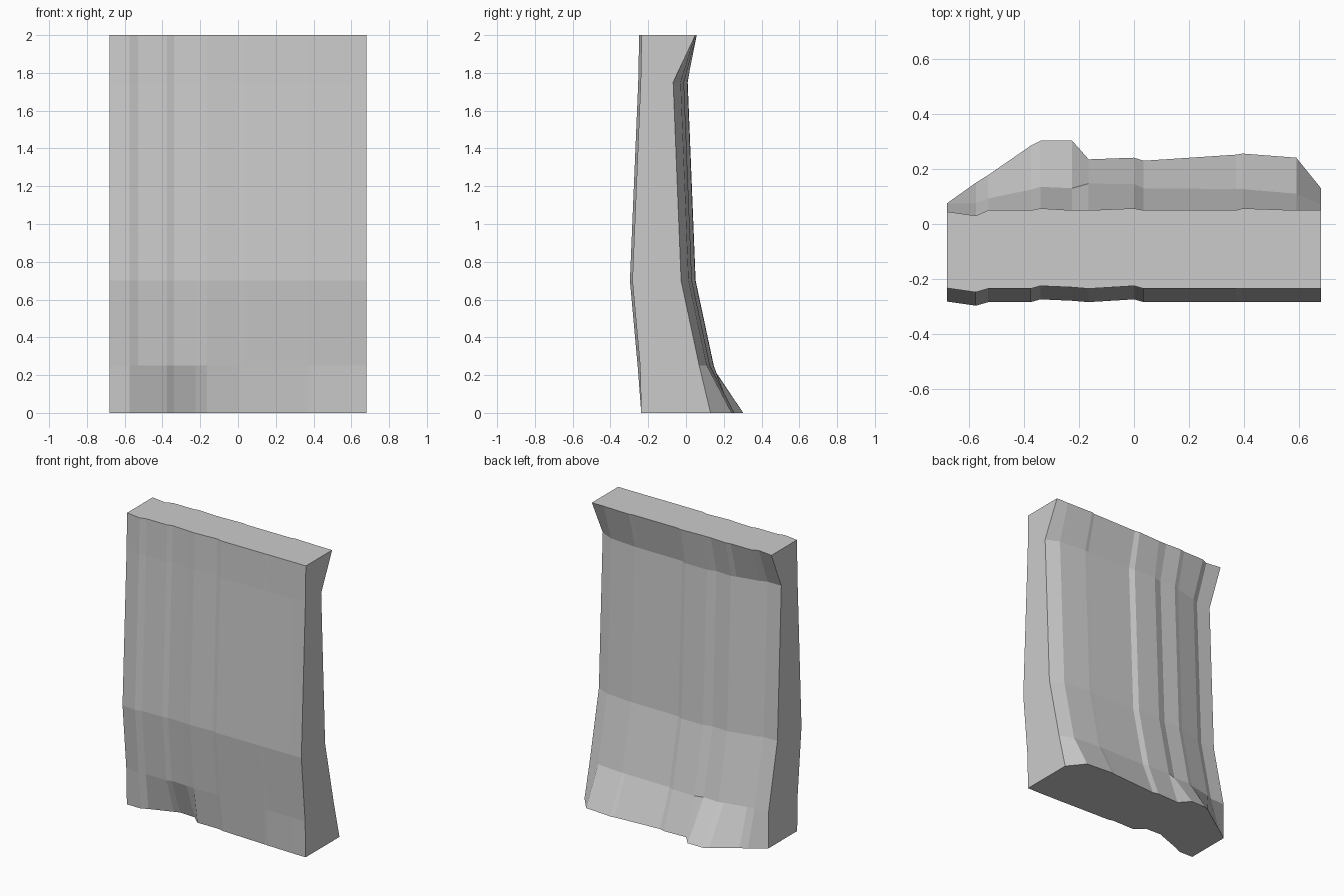
import bpy, bmesh

if "Cube" in bpy.data.objects:
    bpy.data.objects.remove(bpy.data.objects["Cube"])

# Column positions shared by both faces of the slab
xs = [-.68, -.575, -.53, -.375, -.34, -.225, -.165, 0, .035, .37, .395, .59, .68]

# Front profile ripple, and the flared foot
front = [-.233, -.248, -.235, -.235, -.225, -.230, -.235, -.225, -.235, -.235, -.234, -.234, -.235]
front_foot = [-.235, -.237, -.215, -.158, -.145, -.150, -.205, -.205, -.215, -.228, -.230, -.236, -.237]

# Back profiles: top lip, main body, foot
back_top = [.045, .03, .05, .05, .057, .05, .05, .057, .05, .05, .057, .05, .05]
back_body = [.075, .075, .093, .125, .135, .130, .147, .145, .130, .127, .127, .11, .07]
back_foot = [.075, .150, .178, .285, .303, .303, .235, .241, .230, .252, .256, .241, .13]


def shift(profile, d):
    return [y + d for y in profile]


# Height, front profile, back profile
rows = [
    (0.00, front_foot, back_foot),
    (0.25, shift(front, -.008), back_body),
    (0.70, shift(front, -.049), shift(back_body, -.096)),
    (1.75, shift(front, -.005), shift(back_body, -.138)),
    (2.00, front, back_top),
]

bm = bmesh.new()
rings = []
for z, f, b in rows:
    pts = list(zip(xs, f)) + list(zip(xs, b))[::-1]
    rings.append([bm.verts.new((x, y, z)) for x, y in pts])

# Loft the rings and cap both ends
n = len(rings[0])
for lo, hi in zip(rings, rings[1:]):
    for i in range(n):
        j = (i + 1) % n
        bm.faces.new((lo[i], lo[j], hi[j], hi[i]))
bm.faces.new(rings[0][::-1])
bm.faces.new(rings[-1])
bmesh.ops.recalc_face_normals(bm, faces=bm.faces)

mesh = bpy.data.meshes.new("curved_wall_slab")
bm.to_mesh(mesh)
bm.free()
bpy.context.collection.objects.link(bpy.data.objects.new("curved_wall_slab", mesh))
